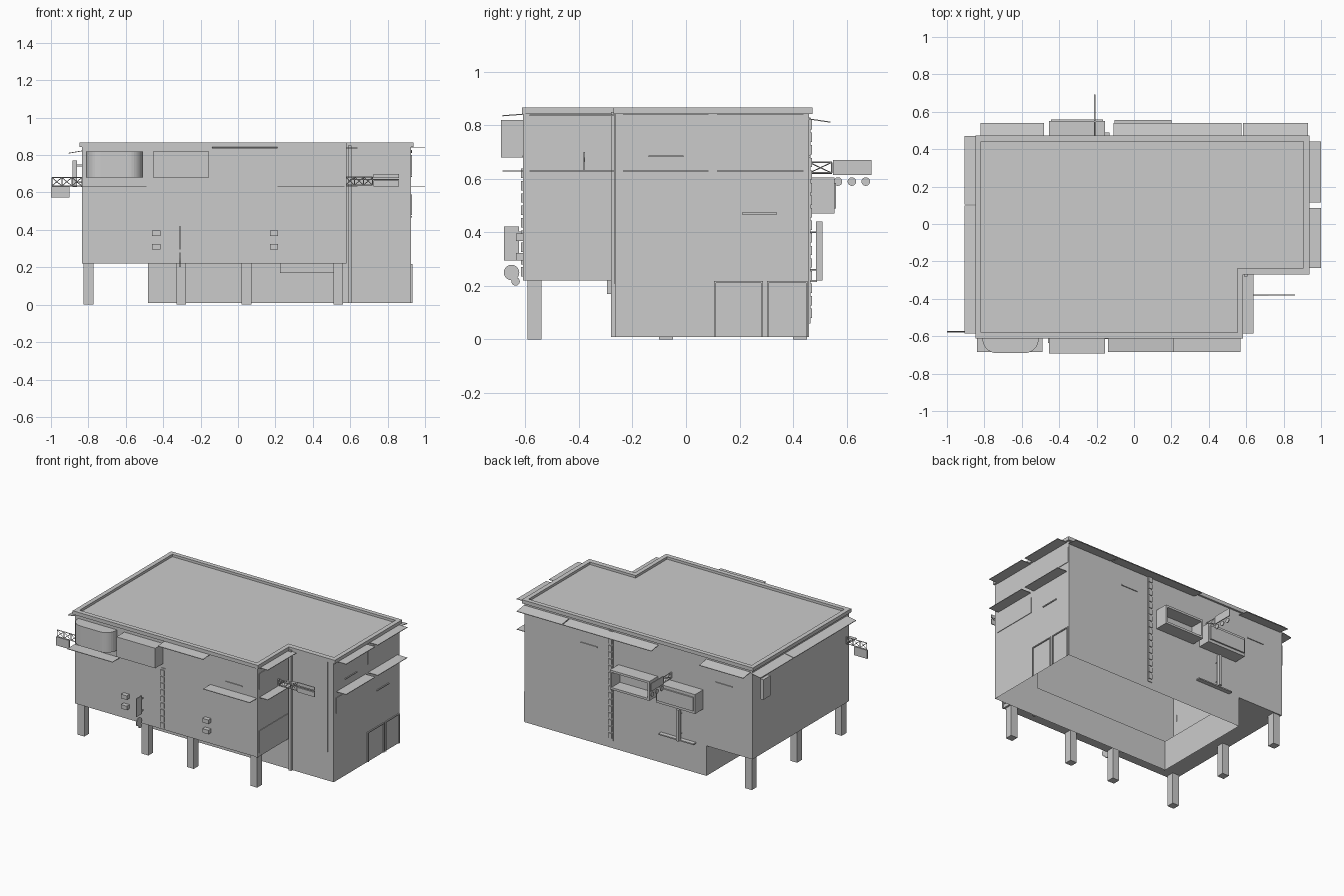
import bpy, bmesh, math
from mathutils import Vector

if "Cube" in bpy.data.objects:
    bpy.data.objects.remove(bpy.data.objects["Cube"])


def finish(name, bm):
    me = bpy.data.meshes.new(name)
    bm.to_mesh(me)
    bm.free()
    ob = bpy.data.objects.new(name, me)
    bpy.context.collection.objects.link(ob)
    return ob


def add_box(bm, x0, x1, y0, y1, z0, z1):
    vs = bmesh.ops.create_cube(bm, size=1)['verts']
    for v in vs:
        v.co = Vector(((x0 + x1) / 2 + v.co.x * (x1 - x0),
                       (y0 + y1) / 2 + v.co.y * (y1 - y0),
                       (z0 + z1) / 2 + v.co.z * (z1 - z0)))
    return vs


def boxes(name, items):
    bm = bmesh.new()
    for b in items:
        add_box(bm, *b)
    return finish(name, bm)


def rod(bm, a, b, r=0.003):
    a, b = Vector(a), Vector(b)
    d = b - a
    m = d.to_track_quat('Z', 'Y').to_matrix().to_4x4()
    m.translation = (a + b) / 2
    bmesh.ops.create_cone(bm, cap_ends=True, segments=4, radius1=r, radius2=r,
                          depth=d.length, matrix=m)


L, R, F, B = -0.835, 0.925, -0.605, 0.46     # outer walls
NX, NY, GX = 0.575, -0.265, -0.48            # notch corner, ground floor left side
outline = [(L, F), (NX, F), (NX, NY), (R, NY), (R, B), (L, B)]


def walls(bm, pts, z0, z1):
    for (ax, ay), (bx, by) in zip(pts, pts[1:] + pts[:1]):
        bm.faces.new([bm.verts.new(p) for p in
                      ((ax, ay, z0), (bx, by, z0), (bx, by, z1), (ax, ay, z1))])


# Upper storeys: walls, roof and overhang underside
bm = bmesh.new()
walls(bm, outline, 0.22, 0.85)
bm.faces.new([bm.verts.new((x, y, 0.85)) for x, y in outline])
for x0, x1, y0, y1 in ((L, GX, F, B), (GX, NX, F, NY)):
    bm.faces.new([bm.verts.new(p) for p in
                  ((x0, y0, .22), (x0, y1, .22), (x1, y1, .22), (x1, y0, .22))])
finish("upper_storeys", bm)

# Ground floor: open underneath
bm = bmesh.new()
walls(bm, [(GX, NY), (R, NY), (R, B), (GX, B)], 0.01, 0.22)
finish("ground_floor", bm)

# Parapet ring
bm = bmesh.new()
o = [(L - .013, F - .008), (NX + .008, F - .008), (NX + .008, NY - .006),
     (R + .013, NY - .006), (R + .013, B + .013), (L - .013, B + .013)]
i = [(L + .018, F + .024), (NX - .022, F + .024), (NX - .022, NY + .03),
     (R - .018, NY + .03), (R - .018, B - .018), (L + .018, B - .018)]
for k in range(6):
    n = (k + 1) % 6
    rings = [(i, .848), (i, .867), (o, .867), (o, .842), (i, .842)]
    for (p, z), (q, w) in zip(rings, rings[1:]):
        bm.faces.new([bm.verts.new(c) for c in
                      ((*p[k], z), (*p[n], z), (*q[n], w), (*q[k], w))])
bmesh.ops.remove_doubles(bm, verts=bm.verts, dist=1e-5)
bmesh.ops.recalc_face_normals(bm, faces=bm.faces)
finish("parapet", bm)

# Columns under the overhang
cols = [(x, -.592, 0) for x in (-.825, -.33, .02, .51)] + [(-.825, -.1, 0), (-.825, .4, 0)]
boxes("columns", [(x, x + .052, y, y + .052, 0, .222) for x, y, _ in cols])

# Thin awnings: front, right, notch, back, left; the outer edge drops slightly
bm = bmesh.new()


def awning(x0, x1, y0, y1, z, out, drop=0.006):
    for v in add_box(bm, x0, x1, y0, y1, z - .002, z + .002):
        d = v.co.x * out[0] + v.co.y * out[1]
        lim = max(x0 * out[0], x1 * out[0]) + max(y0 * out[1], y1 * out[1])
        if d > lim - 1e-4:
            v.co.z -= drop


awning(-.84, -.49, -.685, F, .63, (0, -1), 0)
awning(.21, .57, -.685, F, .63, (0, -1), 0)
awning(-.14, .21, -.685, F, .842, (0, -1))
for z in (.63, .842):
    for y0, y1 in ((-.235, .085), (.115, .44)):
        awning(R, 1.0, y0, y1, z, (1, 0), 0)
awning(NX, .64, -.585, -.27, .63, (1, 0), 0)
awning(NX, .64, -.585, -.27, .838, (1, 0), 0)
for x0, x1 in ((-.82, -.48), (-.11, .575), (.582, .93)):
    awning(x0, x1, B, .54, .824, (0, 1), .012)
for y0, y1 in ((-.585, -.23), (-.23, .1), (.105, .47)):
    awning(-.905, L, y0, y1, .822, (-1, 0), .012)
finish("awnings", bm)

# Projecting bay boxes; the first has rounded outer corners
bay = boxes("rounded_bay", [(-.81, -.51, -.69, F, .68, .82)])
bm = bmesh.new()
bm.from_mesh(bay.data)
edges = [e for e in bm.edges if all(v.co.y < -.65 for v in e.verts)
         and abs(e.verts[0].co.z - e.verts[1].co.z) > .1]
bmesh.ops.bevel(bm, geom=edges, offset=.075, segments=8, profile=.5, affect='EDGES')
bm.to_mesh(bay.data)
bm.free()
boxes("front_bay", [(-.455, -.155, -.692, F, .68, .82)])
boxes("back_bay", [(-.455, -.155, B, .55, .47, .605), (-.445, -.165, .55, .56, .49, .585)])
x0, x1 = -.105, .2
boxes("back_frame_bay", [(x0, x1, B, .555, .47, .485), (x0, x1, B, .555, .59, .605),
                         (x0, x0 + .012, B, .555, .485, .59),
                         (x1 - .012, x1, B, .555, .485, .59)])

# Segmented vertical strips on front and back
boxes("front_strip", [(-.172, -.135, F - .005, F, .225, .65)] +
      [(-.168, -.139, F - .011, F, .235 + k * .046, .27 + k * .046) for k in range(9)])
boxes("back_strip", [(.24, .275, B, B + .005, .06, .83)] +
      [(.244, .271, B, B + .011, .08 + k * .047, .115 + k * .047) for k in range(16)])

# Air conditioners
boxes("air_conditioners", [(x, x + .045, F - .03, F, z, z + .028)
                           for x in (-.46, .17) for z in (.296, .368)])

# Wall panels and doors, raised slightly
e = .004
boxes("wall_panels", [
    (NX, NX + e, -.59, -.27, .69, .80), (NX, NX + e, -.59, -.27, .245, .40),
    (R, R + e, -.24, .095, .48, .59), (R, R + e, .11, .455, .69, .80),
    (.62, .88, NY - e, NY, .21, .845),
    (.225, .51, NY - .03, NY, .17, .22)])


def frame(x0, x1, y0, y1, z0, z1, t=.007):
    if x1 - x0 > y1 - y0:
        sides = [(x0, x0 + t, y0, y1, z0, z1), (x1 - t, x1, y0, y1, z0, z1)]
    else:
        sides = [(x0, x1, y0, y0 + t, z0, z1), (x0, x1, y1 - t, y1, z0, z1)]
    return sides + [(x0, x1, y0, y1, z1 - t, z1)]


boxes("door_frames", frame(R, R + .007, .105, .287, .01, .218) +
      frame(R, R + .007, .302, .455, .01, .218) +
      frame(GX, -.13, NY - .007, NY, .01, .218))

# Narrow slot ledges and storey joints
boxes("slot_ledges", [
    (R, R + .006, -.14, -.01, .682, .688), (R, R + .006, .21, .34, .467, .474),
    (.33, .46, F - .006, F, .682, .688),
    (-.68, -.55, B, B + .006, .68, .687), (.36, .49, B, B + .006, .68, .687),
    (-.4, -.13, B, B + .03, .215, .223)])

# Downpipes
boxes("downpipes", [(.588, .608, NY - .016, NY, .01, .85),
                    (NX - .01, NX + .004, F - .004, F + .006, .22, .85),
                    (-.3, -.28, .485, .51, .22, .44)])
bm = bmesh.new()
for z in (.26, .40):
    rod(bm, (-.29, B, z), (-.29, .49, z))
finish("pipe_brackets", bm)


# Truss arms carrying thin hanging signs
def truss(name, a, b, z0, z1, n):
    bm = bmesh.new()
    a, b = Vector(a), Vector(b)
    pts = [a.lerp(b, k / n) for k in range(n + 1)]
    for z in (z0, z1):
        rod(bm, (a.x, a.y, z), (b.x, b.y, z))
    for p in pts:
        rod(bm, (p.x, p.y, z0), (p.x, p.y, z1))
    for p, q in zip(pts, pts[1:]):
        rod(bm, (p.x, p.y, z0), (q.x, q.y, z1), .002)
        rod(bm, (p.x, p.y, z1), (q.x, q.y, z0), .002)
    finish(name, bm)


def discs(name, x, items):
    bm = bmesh.new()
    for y, z, r in items:
        rot = Vector((1, 0, 0)).to_track_quat('Z', 'Y').to_matrix().to_4x4()
        rot.translation = (x, y, z)
        bmesh.ops.create_cone(bm, cap_ends=True, segments=20, radius1=r, radius2=r,
                              depth=.006, matrix=rot)
    finish(name, bm)


truss("left_truss", (L, -.575, 0), (-.995, -.575, 0), .635, .68, 3)
boxes("left_sign", [(-1.0, -.9, -.579, -.571, .572, .632)])
truss("notch_truss", (NX, -.38, 0), (.72, -.38, 0), .64, .682, 3)
boxes("notch_sign", [(.725, .86, -.383, -.377, .632, .665), (.725, .86, -.383, -.377, .678, .70),
                     (.6, .86, -.382, -.378, .667, .673)])
truss("back_truss", (-.21, B, 0), (-.21, .545, 0), .622, .662, 1)
boxes("back_sign", [(-.213, -.207, .55, .693, .615, .67)])
discs("back_sign_discs", -.21, [(y, .59, .016) for y in (.568, .62, .672)])
boxes("front_sign", [(-.313, -.307, -.68, -.624, .295, .422),
                     (-.312, -.308, -.63, F, .31, .318), (-.312, -.308, -.63, F, .395, .403)])
discs("front_sign_discs", -.31, [(-.652, .25, .029), (-.637, .217, .016)])
boxes("side_sign", [(-.885, -.862, .33, .41, .63, .77),
                    (-.865, L, .36, .37, .65, .66), (-.865, L, .36, .37, .74, .75)])
